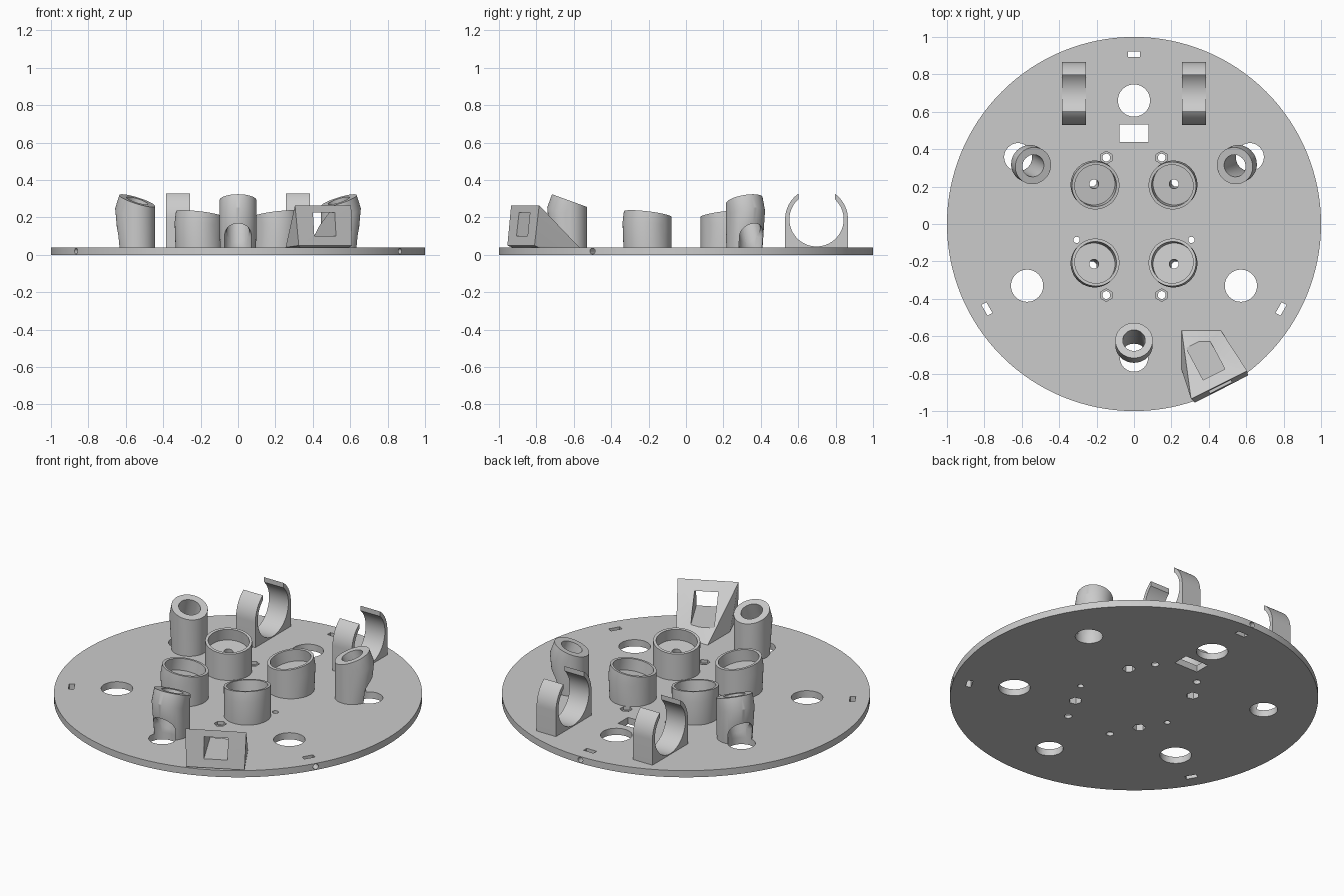
import bpy, bmesh, math
from mathutils import Matrix, Vector

if "Cube" in bpy.data.objects:
    bpy.data.objects.remove(bpy.data.objects["Cube"])

grey = bpy.data.materials.new("plain grey")
grey.use_nodes = True
grey.diffuse_color = (0.6, 0.6, 0.6, 1)
grey.node_tree.nodes["Principled BSDF"].inputs["Base Color"].default_value = (0.6, 0.6, 0.6, 1)

PLATE = 0.04


def T(x, y, z):
    return Matrix.Translation((x, y, z))


def R(deg, axis):
    return Matrix.Rotation(math.radians(deg), 4, axis)


def make(name, bm):
    bmesh.ops.recalc_face_normals(bm, faces=bm.faces)
    mesh = bpy.data.meshes.new(name)
    bm.to_mesh(mesh)
    bm.free()
    mesh.materials.append(grey)
    obj = bpy.data.objects.new(name, mesh)
    bpy.context.collection.objects.link(obj)
    return obj


def cylinder(name, mat, r, z0, z1, n=48):
    bm = bmesh.new()
    bmesh.ops.create_cone(bm, cap_ends=True, segments=n, radius1=r, radius2=r, depth=z1 - z0,
                          matrix=mat @ T(0, 0, (z0 + z1) / 2))
    return make(name, bm)


def box(name, mat, sx, sy, sz):
    bm = bmesh.new()
    bmesh.ops.create_cube(bm, size=1, matrix=mat @ Matrix.Diagonal((sx, sy, sz, 1)))
    return make(name, bm)


def hull(name, points):
    bm = bmesh.new()
    for p in points:
        bm.verts.new(p)
    bmesh.ops.convex_hull(bm, input=bm.verts)
    loose = [v for v in bm.verts if not v.link_faces]
    bmesh.ops.delete(bm, geom=loose, context='VERTS')
    bmesh.ops.dissolve_limit(bm, angle_limit=0.005, verts=bm.verts, edges=bm.edges)
    return make(name, bm)


def ring(mat, r, n=48):
    return [mat @ Vector((r * math.cos(2 * math.pi * i / n), r * math.sin(2 * math.pi * i / n), 0))
            for i in range(n)]


def cut(obj, cutters):
    """Subtract every cutter and bake the result into the part."""
    for c in cutters:
        m = obj.modifiers.new("cut", 'BOOLEAN')
        m.operation = 'DIFFERENCE'
        m.solver = 'EXACT'
        m.object = c
    bpy.context.view_layer.update()
    mesh = bpy.data.meshes.new_from_object(obj.evaluated_get(bpy.context.evaluated_depsgraph_get()))
    obj.modifiers.clear()
    obj.data = mesh


parts, cutters, plate_cuts = [], [], []

# Leaning tubes: upright foot blending into a tilted collar, bored through the plate
for i, a in enumerate((-90, 30, 150)):
    spin = R(a, 'Z')
    top = spin @ T(0.6225, 0, 0.29) @ R(-20, 'Y')
    tube = hull(f"leaning_tube_{i + 1}", ring(top, 0.1) + ring(top @ T(0, 0, -0.075), 0.1)
                + ring(spin @ T(0.625, 0, PLATE), 0.097))
    bore = cylinder("bore", top, 0.06, -0.4, 0.1)
    well = spin @ T(0.715, 0, 0)
    bm = bmesh.new()
    bmesh.ops.create_uvsphere(bm, u_segments=48, v_segments=24, radius=0.075,
                              matrix=well @ T(0, 0, 0.095))
    # stretch the lower half of the dome down through the plate
    for v in bm.verts:
        if v.co.z < 0.094:
            flat = Vector((v.co.x, v.co.y, 0)) - well.translation
            if flat.length > 0.001:
                v.co.xy = well.translation.xy + flat.xy.normalized() * 0.075
            v.co.z -= 0.15
    dome = hull("dome", [v.co.copy() for v in bm.verts])
    bm.free()
    cut(tube, [bore, dome])
    cutters += [bore, dome]
    plate_cuts += [bore, dome]
    parts.append(tube)

# Cups: slightly tilted recess with a pin hole, on the four diagonals
for i in range(4):
    spin = R(45 + 90 * i, 'Z')
    top = spin @ T(0.29, 0, 0.218) @ R(-9.5, 'Y')
    cup = hull(f"cup_{i + 1}", ring(top, 0.128) + ring(top @ T(0, 0, -0.06), 0.128)
               + ring(spin @ T(0.292, 0, PLATE), 0.128))
    recess = cylinder("recess", top, 0.112, -0.07, 0.1)
    pin = cylinder("pin", top, 0.025, -0.4, 0.1, 24)
    nut = cylinder("nut", spin @ T(0.32, 0, 0), 0.036, -0.05, 0.05, 6)
    cut(cup, [recess, pin, nut])
    cutters += [recess, pin, nut]
    plate_cuts += [pin, nut]
    parts.append(cup)

# Open ring clips near the back
for side, x in (("left", 0.32), ("right", -0.32)):
    lie = T(x, 0.698, 0.19) @ R(90, 'Y')
    w = 0.064
    clip = hull(side + "_ring_clip", ring(lie @ T(0, 0, -w), 0.168, 80) + ring(lie @ T(0, 0, w), 0.168, 80)
                + [Vector((x + sx * w, 0.698 + sy * 0.168, PLATE)) for sx in (-1, 1) for sy in (-1, 1)])
    inner = cylinder("inner", lie, 0.145, -0.1, 0.1, 80)
    gap = box("gap", T(x, 0.698, 0.4), 0.2, 0.195, 0.4)
    floor = box("floor", T(x, 0.698, PLATE - 0.1), 0.3, 0.5, 0.2)
    cut(clip, [inner, gap, floor])
    cutters += [inner, gap, floor]
    parts.append(clip)

# Wedge shaped sensor mount with a window running through it
mount = hull("sensor_mount", [
    (0.325, -0.955, 0.05), (0.61, -0.81, 0.05), (0.305, -0.935, 0.265), (0.605, -0.785, 0.265),
    (0.255, -0.57, PLATE), (0.465, -0.57, PLATE), (0.255, -0.78, PLATE),
    (0.335, -0.93, PLATE), (0.595, -0.79, PLATE)])
window = box("window", T(0.46, -0.865, 0.163) @ R(28, 'Z'), 0.13, 0.6, 0.125)
cut(mount, [window])
cutters.append(window)
parts.append(mount)

# Base plate and its openings
plate = cylinder("base_plate", Matrix(), 1.0, 0, PLATE, 128)
drill = []
for a in (90, 210, 330):
    spin = R(a, 'Z')
    drill.append(cylinder("round_hole", spin @ T(0.66, 0, 0), 0.086, -0.1, 0.1))
    drill.append(box("slot", spin @ T(0.908, 0, 0), 0.03, 0.066, 0.2))
    drill.append(cylinder("edge_hole", spin @ T(0, 0, 0.02) @ R(90, 'Y'), 0.016, 0.94, 1.1, 16))
drill.append(box("cable_opening", T(0, 0.485, 0), 0.155, 0.094, 0.2))
for s in (-1, 1):
    for y in (0.355, -0.38):
        drill.append(cylinder("bolt_hole", T(s * 0.148, y, 0), 0.021, -0.1, 0.1, 20))
        drill.append(cylinder("nut_pocket", T(s * 0.148, y, 0), 0.034, 0.02, 0.1, 6))
    drill.append(cylinder("small_hole", T(s * 0.307, -0.085, 0), 0.017, -0.1, 0.1, 20))
cut(plate, plate_cuts + drill)
parts.append(plate)

for c in cutters + drill:
    bpy.data.objects.remove(c)

# Smooth curved walls, keep edges crisp
bpy.ops.object.select_all(action='DESELECT')
for p in parts:
    p.select_set(True)
bpy.context.view_layer.objects.active = plate
bpy.ops.object.shade_smooth_by_angle(angle=math.radians(25))
